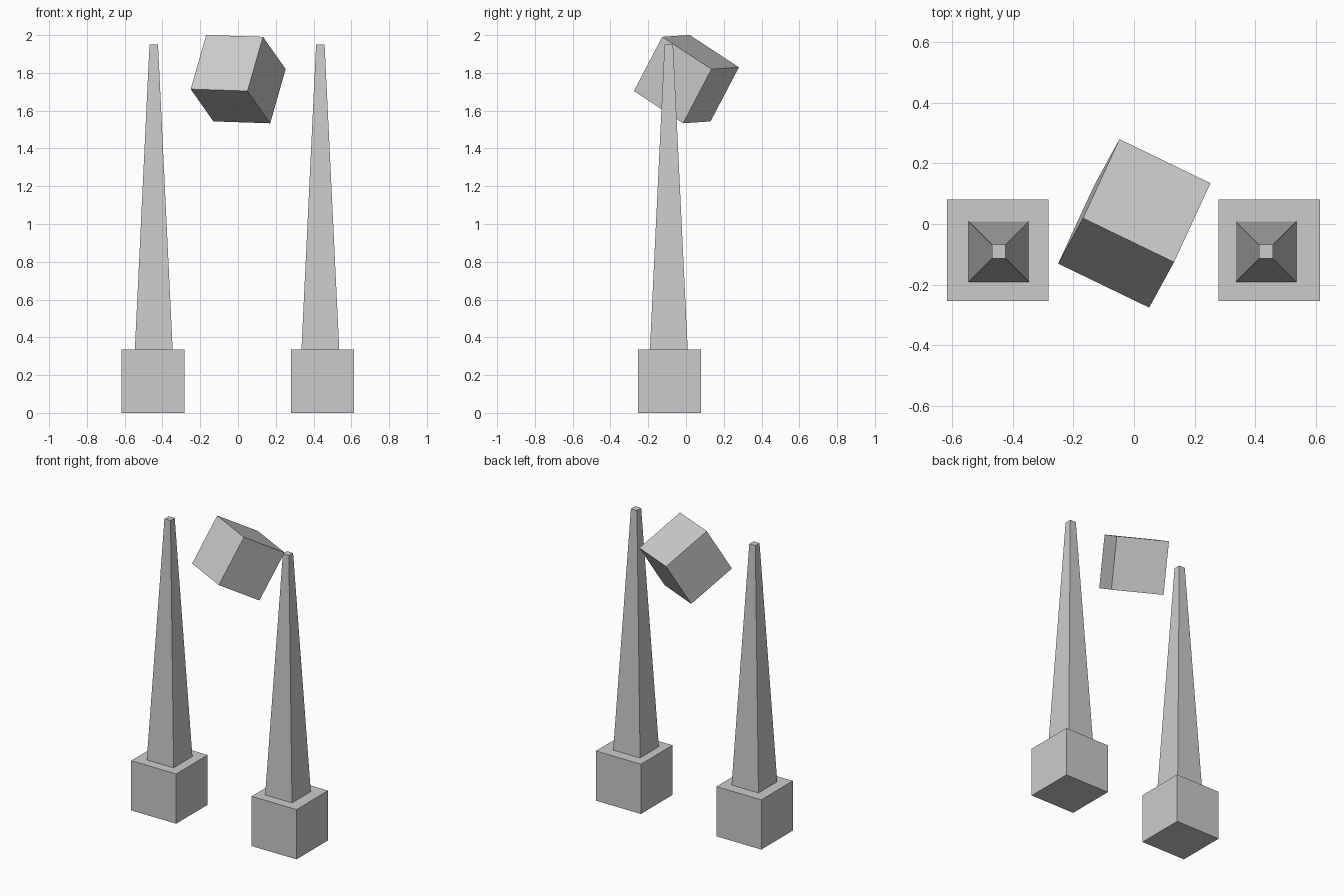
import bpy
import bmesh
from mathutils import Matrix, Vector

default = bpy.data.objects.get("Cube")
if default:
    bpy.data.objects.remove(default, do_unlink=True)

grey = bpy.data.materials.new("plain_grey")
grey.use_nodes = True
grey.diffuse_color = (0.6, 0.6, 0.6, 1)
grey.node_tree.nodes["Principled BSDF"].inputs["Base Color"].default_value = (0.6, 0.6, 0.6, 1)


def add_block(name, size, center, top_scale=1.0, rotation=None):
    """Box with an optional tapered top and a rotation about its centre."""
    bm = bmesh.new()
    bmesh.ops.create_cube(bm, size=1)
    for v in bm.verts:
        taper = top_scale if v.co.z > 0 else 1.0
        v.co = Vector((v.co.x * size[0] * taper, v.co.y * size[1] * taper, v.co.z * size[2]))
    if rotation:
        bmesh.ops.transform(bm, matrix=rotation, verts=bm.verts)
    mesh = bpy.data.meshes.new(name)
    bm.to_mesh(mesh)
    bm.free()
    mesh.materials.append(grey)
    obj = bpy.data.objects.new(name, mesh)
    obj.location = center
    bpy.context.collection.objects.link(obj)


# Two pedestals, each carrying a tall tapered spire
BASE, TOP = 0.335, 1.95
for side, base_x, spire_x in (("right", -0.45, -0.446), ("left", 0.447, 0.436)):
    add_block(side + "_pedestal", (BASE, BASE, BASE), (base_x, -0.087, BASE / 2))
    add_block(side + "_spire", (0.2, 0.2, TOP - BASE),
              (spire_x, -0.091, (TOP + BASE) / 2), top_scale=0.225)

# Tilted cube floating between the spires, oriented by its own edge directions
x_axis = Vector((0.30, -0.145, -0.01)).normalized()
z_axis = Vector((0.08, 0.15, 0.285))
z_axis = (z_axis - x_axis * z_axis.dot(x_axis)).normalized()
y_axis = z_axis.cross(x_axis)
tilt = Matrix((x_axis, y_axis, z_axis)).transposed().to_4x4()
add_block("floating_cube", (0.334, 0.334, 0.334), (0.001, 0.002, 1.767), rotation=tilt)
